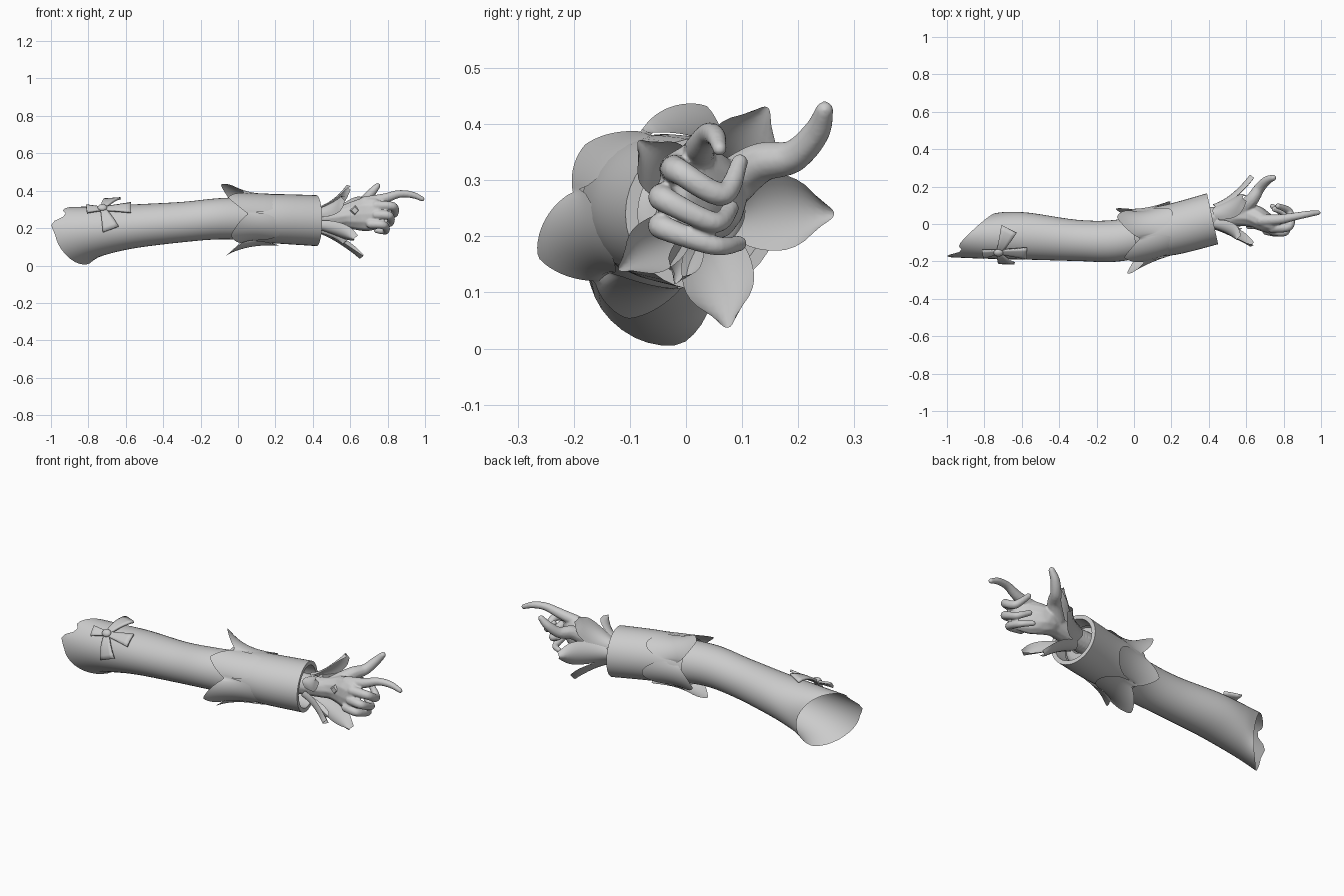
import bpy, bmesh, math
from mathutils import Vector, Matrix

cube = bpy.data.objects.get("Cube")
if cube:
    bpy.data.objects.remove(cube, do_unlink=True)

grey = bpy.data.materials.new("plain_grey")
grey.use_nodes = True
COLOR = (0.6, 0.6, 0.6, 1)
grey.diffuse_color = COLOR
grey.node_tree.nodes["Principled BSDF"].inputs["Base Color"].default_value = COLOR


def finish(name, bm, angle=40):
    """Turn a bmesh into a smooth shaded object."""
    mesh = bpy.data.meshes.new(name)
    bm.to_mesh(mesh)
    bm.free()
    mesh.materials.append(grey)
    ob = bpy.data.objects.new(name, mesh)
    bpy.context.collection.objects.link(ob)
    bpy.ops.object.select_all(action='DESELECT')
    ob.select_set(True)
    bpy.context.view_layer.objects.active = ob
    bpy.ops.object.shade_smooth_by_angle(angle=math.radians(angle))
    return ob


def spline(points, steps):
    """Catmull-Rom samples through tuples of any length."""
    p = [points[0]] + list(points) + [points[-1]]
    out = []
    for i in range(1, len(p) - 2):
        for k in range(steps):
            t = k / steps
            out.append([0.5 * (2*b + (c-a)*t + (2*a-5*b+4*c-d)*t*t + (3*b-a-3*c+d)*t**3)
                        for a, b, c, d in zip(*p[i-1:i+3])])
    return out + [list(points[-1])]


def grid(name, rows, closed=False, angle=40):
    """Skin a list of point rows."""
    bm = bmesh.new()
    vs = [[bm.verts.new(p) for p in r] for r in rows]
    n = len(rows[0])
    for a, b in zip(vs, vs[1:]):
        for i in range(n if closed else n - 1):
            j = (i + 1) % n
            bm.faces.new((a[i], a[j], b[j], b[i]))
    bmesh.ops.recalc_face_normals(bm, faces=bm.faces)
    return finish(name, bm, angle)


def tube_rows(rings, steps, n=36):
    """Rings are centre x, y, z, radii y, z, and the lean of the ring with y and z."""
    rows = []
    for cx, cy, cz, ry, rz, ty, tz in spline(rings, steps):
        row = []
        for i in range(n):
            a = math.tau * i / n
            dy, dz = ry * math.cos(a), rz * math.sin(a)
            row.append(Vector((cx + ty*dy + tz*dz, cy + dy, cz + dz)))
        rows.append(row)
    return rows


# Sleeve, open and cut at a slant at the shoulder
sleeve = tube_rows([
    (-.86, -.06, .165, .118, .148, 1.0, -.2),
    (-.74, -.06, .185, .125, .132, .55, -.1),
    (-.55, -.066, .21, .125, .117, 0, 0),
    (-.3, -.088, .232, .11, .108, 0, 0),
    (-.1, -.09, .25, .112, .11, 0, 0),
    (.1, -.05, .25, .115, .115, -.15, 0),
    (.32, 0, .245, .11, .11, -.22, 0),
    (.36, .01, .245, .05, .05, -.22, 0)], 5)
# Ragged shoulder edge: a dip in front, a point beside it and a pulled lower corner
for k, row in enumerate(sleeve[:5]):
    fade = (1 - k / 5) ** 2
    for i, p in enumerate(row):
        deg = 360 * i / len(row)
        p.x += fade * (.05 * max(0, 1 - abs(deg - 135) / 18) - .02 * max(0, 1 - abs(deg - 158) / 20))
        low = max(0, 1 - abs(deg - 285) / 60)
        p.y += fade * .02 * low
        p.z -= fade * .015 * low
grid("sleeve", sleeve, True)

# Cuff with a thick rim turned inwards
cuff = tube_rows([(.0, -.058, .255, .128, .126, -.15, 0), (.2, -.03, .25, .134, .132, -.2, 0),
                  (.42, .028, .24, .136, .136, -.22, 0)], 6)
cuff += tube_rows([(.42, .028, .24, .114, .114, -.22, 0),
                   (.34, .01, .243, .11, .11, -.22, 0)], 2)
grid("cuff", cuff, True)

# Collar over the cuff: leaf points one way, scallops the other
LEAVES = [(57, .08), (132, .015), (206, .07), (263, .066), (338, .038)]


def collar_point(deg, s):
    a = math.radians(deg)
    tip, flare = 0, 0
    for middle, spread in LEAVES:
        d = abs((deg - middle + 180) % 360 - 180)
        t = max(0, 1 - (d / 40) ** 1.25)
        if t > tip:
            tip, flare = t, spread
    lobe = abs(math.cos(math.radians(deg - 57) * 2.5)) ** .5
    x0 = .04 - .11 * tip
    x = x0 + (.07 + .15 * lobe - x0) * s
    t = max(0, min(1, (x + .1) / .5))
    r = .134 + .004 * min(1, t * 2) + flare * tip * (1 - s) ** 2.5
    cy = -.082 + .12 * t * t + .03 * t
    return (x - .18 * math.cos(a) * r, cy + r * math.cos(a), .253 - .012 * t + r * math.sin(a))


grid("collar_petals", [[collar_point(3 * i, s / 12) for i in range(120)] for s in range(13)], True)


# Petals flaring round the wrist
def petal(name, tip, half):
    tip = Vector(tip)
    centre = Vector((.42, .035, .245))
    out = Vector((0, tip.y - centre.y, tip.z - centre.z)).normalized()
    base = centre + out * .07
    mid = base + Vector((.1, 0, 0)) + out * .03
    side = out.cross(Vector((1, 0, 0)))
    rows = []
    for k in range(15):
        s = k / 14
        c = base * (1-s)**2 + mid * 2*s*(1-s) + tip * s*s
        w = half * (.65 + .35 * math.sin(math.pi / 2 * min(1, s / .6)))
        if s > .6:
            w = half * max(.15, 1 - ((s - .6) / .4) ** 2.4) ** .7
        rows.append([c + side * w * u / 4 + (Vector((.022, 0, 0)) - out * .018) * (u / 4) ** 2
                     for u in range(-4, 5)])
    grid(name, rows, angle=60)


for i, (tip, half) in enumerate([
        ((.58, .145, .43), .063), ((.62, .264, .24), .068), ((.65, .075, .037), .064),
        ((.62, -.12, .14), .048), ((.55, -.085, .37), .052), ((.56, -.02, .115), .03)]):
    petal(f"wrist_petal_{i + 1}", tip, half)

# Hand, blended from swept balls: x, y, z, width, height
hand = bmesh.new()
limbs = {
    "palm": [(.34, .03, .245, .06, .06), (.5, .04, .255, .055, .055), (.57, .045, .265, .055, .06),
             (.63, .045, .27, .062, .078), (.69, .015, .275, .055, .09), (.74, -.012, .275, .038, .08)],
    "thumb": [(.57, .07, .285, .045, .045), (.63, .13, .33, .036, .036), (.67, .19, .342, .029, .029),
              (.71, .232, .385, .024, .024), (.745, .247, .425, .016, .016)],
    "index": [(.68, .02, .338, .032, .032), (.78, .025, .358, .027, .027), (.86, .04, .382, .021, .021),
              (.93, .053, .378, .018, .018), (.985, .06, .356, .013, .013)],
    "middle": [(.74, -.02, .32, .028, .028), (.83, -.012, .315, .023, .023), (.83, .065, .275, .021, .021),
               (.77, .096, .332, .015, .015)],
    "ring": [(.74, -.035, .272, .026, .026), (.81, -.038, .265, .023, .023), (.81, .05, .225, .019, .019),
             (.75, .08, .25, .015, .015)],
    "little": [(.71, -.035, .222, .025, .025), (.78, -.04, .215, .022, .022), (.79, .05, .184, .018, .018),
               (.74, .095, .187, .014, .014)],
}
for path in limbs.values():
    for x, y, z, w, h in spline(path, 9):
        size = Matrix.Diagonal((w, w, h, 1))
        bmesh.ops.create_icosphere(hand, subdivisions=2, radius=1.03,
                                   matrix=Matrix.Translation((x, y, z)) @ size)
hand_ob = finish("hand", hand)
remesh = hand_ob.modifiers.new("blend", 'REMESH')
remesh.mode = 'VOXEL'
remesh.voxel_size = .005
remesh.use_smooth_shade = True
soften = hand_ob.modifiers.new("soften", 'SMOOTH')
soften.factor = .5
soften.iterations = 4

# Diamond on the back of the hand
gem = bmesh.new()
bmesh.ops.create_cone(gem, cap_ends=True, segments=4, radius1=.028, radius2=.018, depth=.012,
                      matrix=Matrix.Translation((.625, -.02, .295)) @ Matrix.Rotation(math.pi / 2, 4, 'X'))
finish("hand_diamond", gem, 20)


# Bow wrapped on the sleeve
def on_sleeve(x, a, r):
    return Vector((x, -.06 + r * math.cos(a), .198 + r * math.sin(a)))


def ribbon(name, x1, deg, r1, half):
    x0, a0, a1 = -.725, math.radians(130), math.radians(deg)
    rows = []
    direction = Vector((x1 - x0, (a1 - a0) * .14)).normalized()
    for k in range(7):
        s = k / 6
        w = .012 + (half - .012) * s
        row = []
        for u in (-1, -.5, 0, .5, 1):
            x = x0 + (x1 - x0) * s - direction.y * w * u
            a = a0 + (a1 - a0) * s + direction.x * w * u / .14
            row.append(on_sleeve(x, a, .138 + (r1 - .138) * s))
        rows.append(row)
    ob = grid(name, rows, angle=30)
    thick = ob.modifiers.new("thickness", 'SOLIDIFY')
    thick.thickness = .012
    thick.offset = 0


ribbon("bow_tail_right", -.572, 131, .152, .036)
ribbon("bow_tail_top", -.668, 78, .162, .045)
ribbon("bow_tail_bottom", -.68, 182, .15, .045)
ribbon("bow_loop_left", -.81, 134, .148, .028)
knot = bmesh.new()
bmesh.ops.create_uvsphere(knot, u_segments=16, v_segments=10, radius=1,
                          matrix=Matrix.Translation(on_sleeve(-.725, math.radians(130), .146))
                          @ Matrix.Rotation(math.radians(40), 4, 'X') @ Matrix.Diagonal((.026, .022, .016, 1)))
finish("bow_knot", knot)
